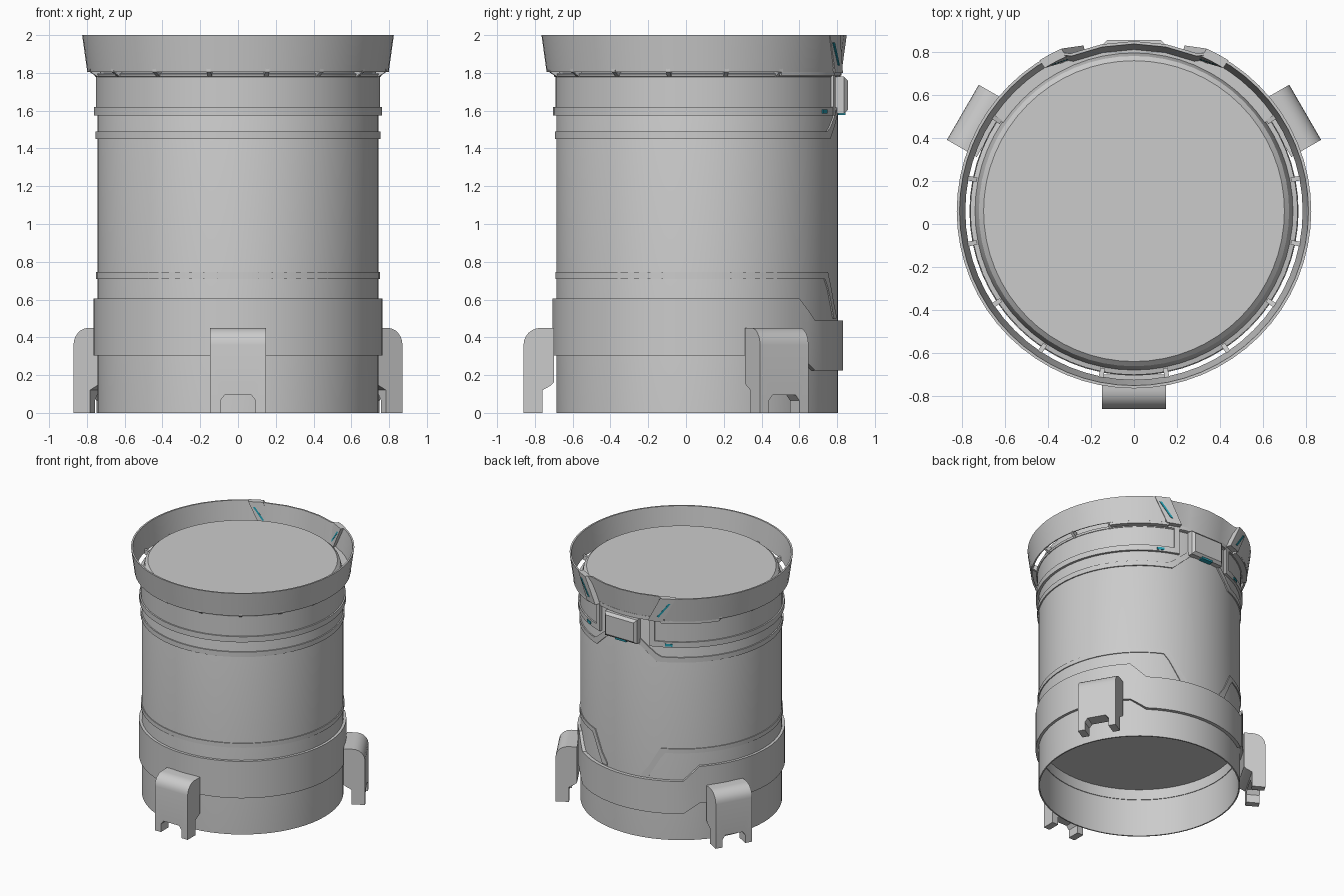
import bpy, bmesh
from math import sin, cos, radians, ceil, pi

if "Cube" in bpy.data.objects:
    bpy.data.objects.remove(bpy.data.objects["Cube"])

CY = 0.06  # axis of the drum; angles are measured in degrees from the back (+y)
teal = bpy.data.materials.new("teal")
teal.diffuse_color = (0.02, 0.35, 0.45, 1)
teal.use_nodes = True
teal.node_tree.nodes["Principled BSDF"].inputs["Base Color"].default_value = teal.diffuse_color


def finish(name, bm, mat=None):
    bmesh.ops.remove_doubles(bm, verts=bm.verts, dist=1e-5)
    bmesh.ops.recalc_face_normals(bm, faces=bm.faces)
    me = bpy.data.meshes.new(name)
    bm.to_mesh(me)
    bm.free()
    ob = bpy.data.objects.new(name, me)
    ob.location = (0, CY, 0)
    bpy.context.collection.objects.link(ob)
    if mat:
        me.materials.append(mat)
    bpy.ops.object.select_all(action='DESELECT')
    ob.select_set(True)
    bpy.context.view_layer.objects.active = ob
    bpy.ops.object.shade_smooth_by_angle(angle=radians(30))
    return ob


def loft(name, sections, closed=False, mat=None):
    """Join matching loops of (angle, radius, z) points."""
    bm = bmesh.new()
    rows = [[bm.verts.new((r * sin(radians(a)), r * cos(radians(a)), z)) for a, r, z in s] for s in sections]
    n = len(rows[0])
    for i in range(len(rows) - (0 if closed else 1)):
        p, q = rows[i], rows[(i + 1) % len(rows)]
        for j in range(n):
            bm.faces.new((p[j], p[(j + 1) % n], q[(j + 1) % n], q[j]))
    if not closed:
        bm.faces.new(rows[0])
        bm.faces.new(rows[-1])
    return finish(name, bm, mat)


def lathe(name, prof, seg=64):
    return loft(name, [[(360 * i / seg, r, z) for r, z in prof] for i in range(seg)], True)


def band(name, keys, r0, closed=False, mat=None):
    """Curved strip through keys (angle, z low, z high, outer radius)."""
    secs = []
    for k, m in zip(keys, keys[1:]):
        n = max(1, ceil((m[0] - k[0]) / 5.7))
        for i in range(n):
            secs.append([u + (v - u) * i / n for u, v in zip(k, m)])
    if not closed:
        secs.append(keys[-1])
    return loft(name, [[(a, r0, lo), (a, r, lo), (a, r, hi), (a, r0, hi)] for a, lo, hi, r in secs], closed, mat)


def slanted(name, s, low, high, z0, z1, radii, mat=None):
    """Leaning plate between two angle ranges; radii are in/out at bottom and top."""
    (i0, o0), (i1, o1) = radii
    secs = []
    for k in range(4):
        b = s * (low[0] + (low[1] - low[0]) * k / 3)
        t = s * (high[0] + (high[1] - high[0]) * k / 3)
        secs.append([(b, i0, z0), (b, o0, z0), (t, o1, z1), (t, i1, z1)])
    return loft(name, secs, False, mat)


# Drum: open foot, flat chamfered lid
lathe("drum_body", [(0, .39), (.735, .39), (.735, 0), (.745, 0), (.745, 1.78),
                    (.722, 1.87), (.70, 1.89), (0, 1.89)])

# Lower belt, dropping down at the back
band("lower_belt", [(-36, .225, .49, .772), (36, .225, .49, .772), (45, .305, .605, .766),
                    (315, .305, .605, .766), (324, .225, .49, .772)], .73, True)

# Raised trim rings with slanted ends at the back
band("lower_ring", [(12, .50, .52, .752), (16, .50, .585, .752), (23, .66, .745, .752), (26, .71, .745, .752),
                    (334, .71, .745, .752), (337, .66, .745, .752), (344, .50, .585, .752),
                    (348, .50, .52, .752)], .73)
band("middle_ring", [(10, 1.58, 1.63, .754), (21, 1.45, 1.51, .754), (24, 1.45, 1.49, .754),
                     (336, 1.45, 1.49, .754), (339, 1.45, 1.51, .754), (350, 1.58, 1.63, .754)], .73)
band("upper_ring", [(18, 1.575, 1.62, .764), (342, 1.575, 1.62, .764)], .73)
band("upper_panel", [(20, 1.61, 1.785, .753), (340, 1.61, 1.785, .753)], .73)

# Flared rim, set inward between the back straps
rim = [(.785, 1.81), (.798, 1.805), (.825, 2.0), (.812, 2.0)]
angles = [-22, -11, 0, 11, 22, 26] + [33.75 + 5.625 * i for i in range(53)] + [334]
loft("rim", [[(a, r - (.034 if abs(a) <= 22 else 0), z) for r, z in rim] for a in angles], True)

# Slotted flange under the rim
lathe("flange_lip", [(.74, 1.775), (.757, 1.78), (.762, 1.795), (.74, 1.80)])
for i in range(12):
    a = 180 + 22.5 * (i - 5.5)
    loft("flange_rib", [[(a + d, .745, 1.778), (a + d, .757, 1.778), (a + d, .80, 1.806),
                         (a + d, .80, 1.835), (a + d, .745, 1.82)] for d in (-.8, .8)])
for s in (-1, 1):
    k = sorted([s * 24, s * 56])
    band("flange_plate", [(k[0], 1.785, 1.82, .797), (k[1], 1.785, 1.82, .797)], .735)
band("flange_back", [(-24, 1.785, 1.815, .765), (24, 1.785, 1.815, .765)], .735)

# Back straps, frame posts and small lights on both sides
for s in (-1, 1):
    slanted("rim_strap", s, (17, 25), (24, 32), 1.80, 2.0, ((.765, .806), (.785, .828)))
    slanted("strap_light", s, (22, 23.2), (28.3, 29.5), 1.84, 1.96, ((.768, .814), (.780, .828)), teal)
    k = sorted([s * 17, s * 20])
    band("panel_post", [(k[0], 1.575, 1.80, .766), (k[1], 1.575, 1.80, .766)], .73)
    k = sorted([s * 26, s * 30])
    band("ring_light", [(k[0], 1.585, 1.605, .768), (k[1], 1.585, 1.605, .768)], .74, False, teal)


def box(name, x, y0, y1, z0, z1, bevel=0, mat=None):
    bm = bmesh.new()
    bmesh.ops.create_cube(bm, size=1)
    for v in bm.verts:
        v.co = (v.co.x * 2 * x, (y0 + y1) / 2 + v.co.y * (y1 - y0), (z0 + z1) / 2 + v.co.z * (z1 - z0))
    if bevel:
        edges = [e for e in bm.edges if all(v.co.y > (y0 + y1) / 2 for v in e.verts)]
        bmesh.ops.bevel(bm, geom=edges, offset=bevel, segments=1, affect='EDGES')
    return finish(name, bm, mat)


# Back latch
box("latch", .145, .70, .797, 1.585, 1.78, .02)
box("latch_light", .05, .745, .785, 1.578, 1.60, 0, teal)


def prism(name, prof, axis, h0, h1):
    """Extrude a closed profile along x or y."""
    bm = bmesh.new()
    ends = [[bm.verts.new((h, u, v) if axis == 'x' else (u, h, v)) for u, v in prof] for h in (h0, h1)]
    n = len(prof)
    for i in range(n):
        j = (i + 1) % n
        bm.faces.new((ends[0][i], ends[0][j], ends[1][j], ends[1][i]))
    bm.faces.new(ends[0])
    bm.faces.new(ends[1])
    return finish(name, bm)


# Three rounded legs with a notch at the foot
curve = [(-.83 - .09 * sin(t * pi / 12), .36 + .09 * cos(t * pi / 12)) for t in range(7)]
leg = prism("leg", [(-.76, .45)] + curve + [(-.92, 0), (-.82, 0), (-.82, .12), (-.775, .145), (-.76, .16)],
            'x', -.148, .148)
notch = prism("leg_notch_cutter", [(-.093, -.05), (.093, -.05), (.093, .065), (.07, .095),
                                   (-.07, .095), (-.093, .065)], 'y', -1.0, -.7)
mod = leg.modifiers.new("notch", 'BOOLEAN')
mod.object = notch
mod.operation = 'DIFFERENCE'
mod.solver = 'EXACT'
bpy.context.view_layer.objects.active = leg
bpy.ops.object.modifier_apply(modifier="notch")
bpy.data.objects.remove(notch)
for name, ang in (("leg_right", 120), ("leg_left", -120)):
    c = leg.copy()
    c.name = name
    c.rotation_euler.z = radians(ang)
    bpy.context.collection.objects.link(c)
